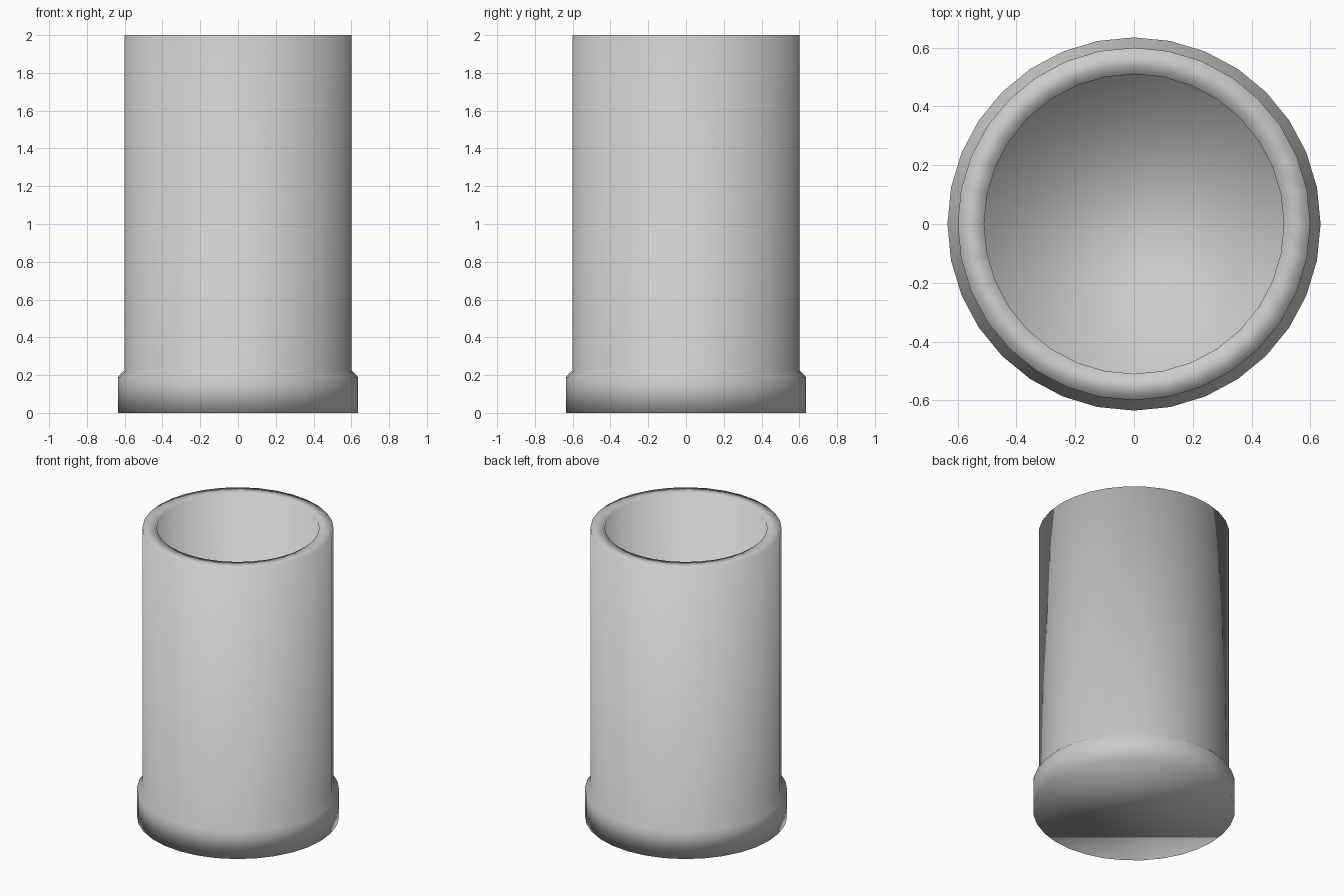
import bpy, bmesh, math

if "Cube" in bpy.data.objects:
    bpy.data.objects.remove(bpy.data.objects["Cube"])

SIDES = 32

# Cup profile as (radius, height), from the underside up, over the rim and down inside
PROFILE = [
    (0.635, 0.0), (0.635, 0.19),   # foot band
    (0.60, 0.228), (0.60, 2.0),    # outer wall
    (0.51, 2.0), (0.51, 0.12),     # rim and inner wall
]


def ring(bm, radius, z):
    return [bm.verts.new((radius * math.cos(2 * math.pi * i / SIDES),
                          radius * math.sin(2 * math.pi * i / SIDES), z))
            for i in range(SIDES)]


bm = bmesh.new()
rings = [ring(bm, r, z) for r, z in PROFILE]

# Walls between neighbouring rings
for low, high in zip(rings, rings[1:]):
    for i in range(SIDES):
        j = (i + 1) % SIDES
        bm.faces.new((low[i], low[j], high[j], high[i]))

# Underside and inside floor
bm.faces.new(rings[0][::-1])
bm.faces.new(rings[-1])

for face in bm.faces:
    face.smooth = True

mesh = bpy.data.meshes.new("tumbler_cup")
bm.to_mesh(mesh)
bm.free()
cup = bpy.data.objects.new("tumbler_cup", mesh)
bpy.context.collection.objects.link(cup)
